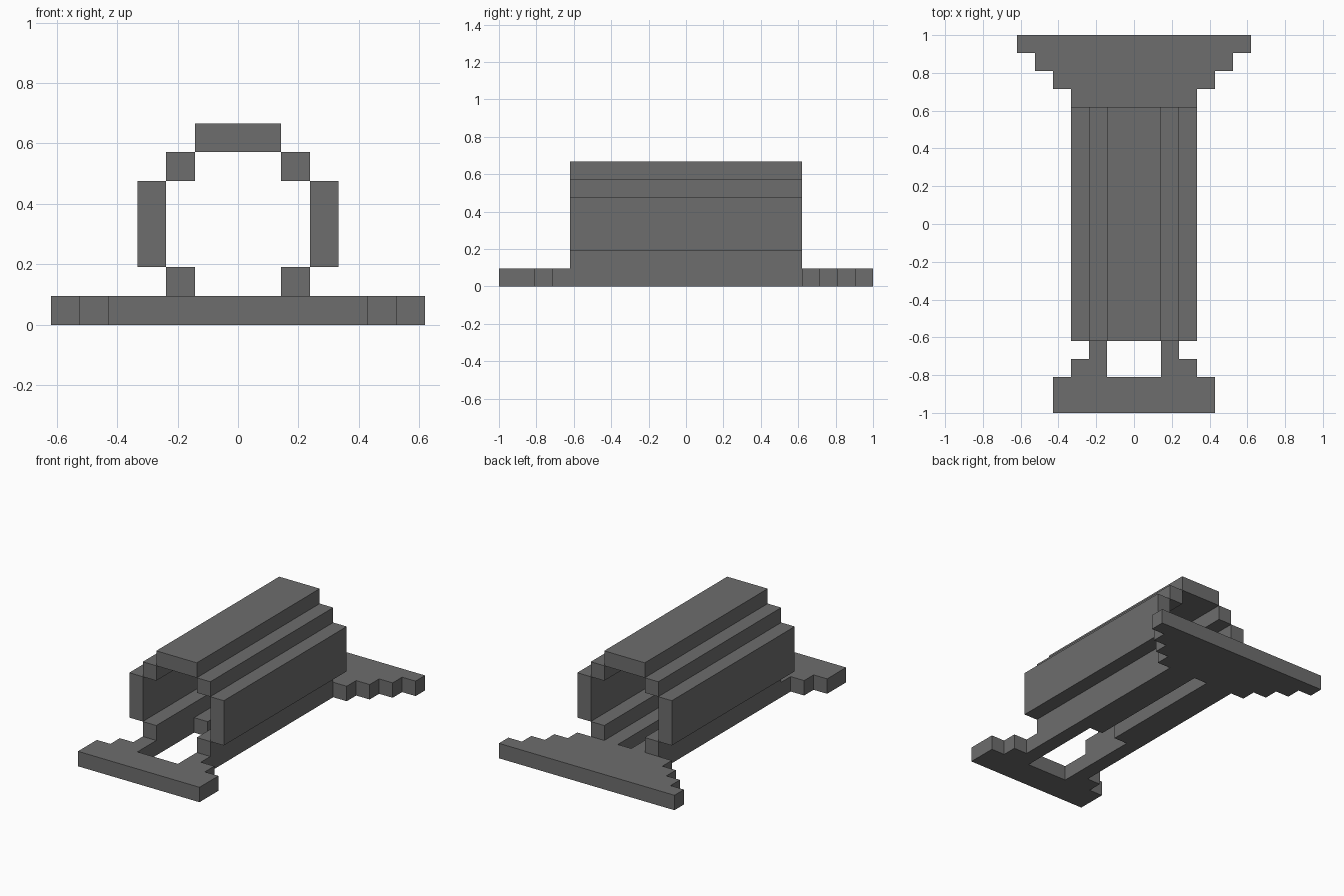
import bpy
import bmesh

cube = bpy.data.objects.get("Cube")
if cube:
    bpy.data.objects.remove(cube, do_unlink=True)

U = 2 / 21  # one block of the grid the model is built on

grey = bpy.data.materials.new("dark grey")
grey.use_nodes = True
colour = (0.155, 0.155, 0.155, 1)
grey.diffuse_color = colour
grey.node_tree.nodes["Principled BSDF"].inputs["Base Color"].default_value = colour


def mirrored_slab(name, outline, bottom, top):
    """Extrude a plan outline of the +x half upward and mirror it across x."""
    bm = bmesh.new()
    base = bm.faces.new([bm.verts.new((x * U, y * U, bottom * U)) for x, y in outline])
    lifted = bmesh.ops.extrude_face_region(bm, geom=[base], use_keep_orig=True)["geom"]
    for item in lifted:
        if isinstance(item, bmesh.types.BMVert):
            item.co.z = top * U
    # Leave the centre seam open so the halves weld into one solid
    seam = [f for f in bm.faces if all(abs(v.co.x) < 1e-5 for v in f.verts)]
    bmesh.ops.delete(bm, geom=seam, context="FACES")
    bmesh.ops.recalc_face_normals(bm, faces=bm.faces[:])
    mesh = bpy.data.meshes.new(name)
    bm.to_mesh(mesh)
    bm.free()
    mesh.materials.append(grey)
    obj = bpy.data.objects.new(name, mesh)
    bpy.context.collection.objects.link(obj)
    mirror = obj.modifiers.new("mirror", "MIRROR")
    mirror.use_clip = True
    return obj


def beam(name, inner, outer, bottom, top, half_length=6.5):
    y = half_length
    return mirrored_slab(name, [(inner, -y), (outer, -y), (outer, y), (inner, y)], bottom, top)


# Ground plate: front foot, stepped back foot, wide front opening and thin slot
plate = [(0, -10.5), (4.5, -10.5), (4.5, -8.5), (3.5, -8.5), (3.5, -7.5), (2.5, -7.5), (2.5, 6.5)]
for step in range(4):
    plate += [(3.5 + step, 6.5 + step), (3.5 + step, 7.5 + step)]
plate += [(0, 10.5), (0, 6.5), (0.5, 6.5), (0.5, -2.5), (1.5, -2.5), (1.5, -8.5), (0, -8.5)]
mirrored_slab("ground_plate", plate, 0, 1)

# Stepped tunnel shell
beam("lower_rails", 1.5, 2.5, 1, 2)
beam("side_walls", 2.5, 3.5, 2, 5)
beam("shoulder_beams", 1.5, 2.5, 5, 6)
beam("roof", 0, 1.5, 6, 7)
